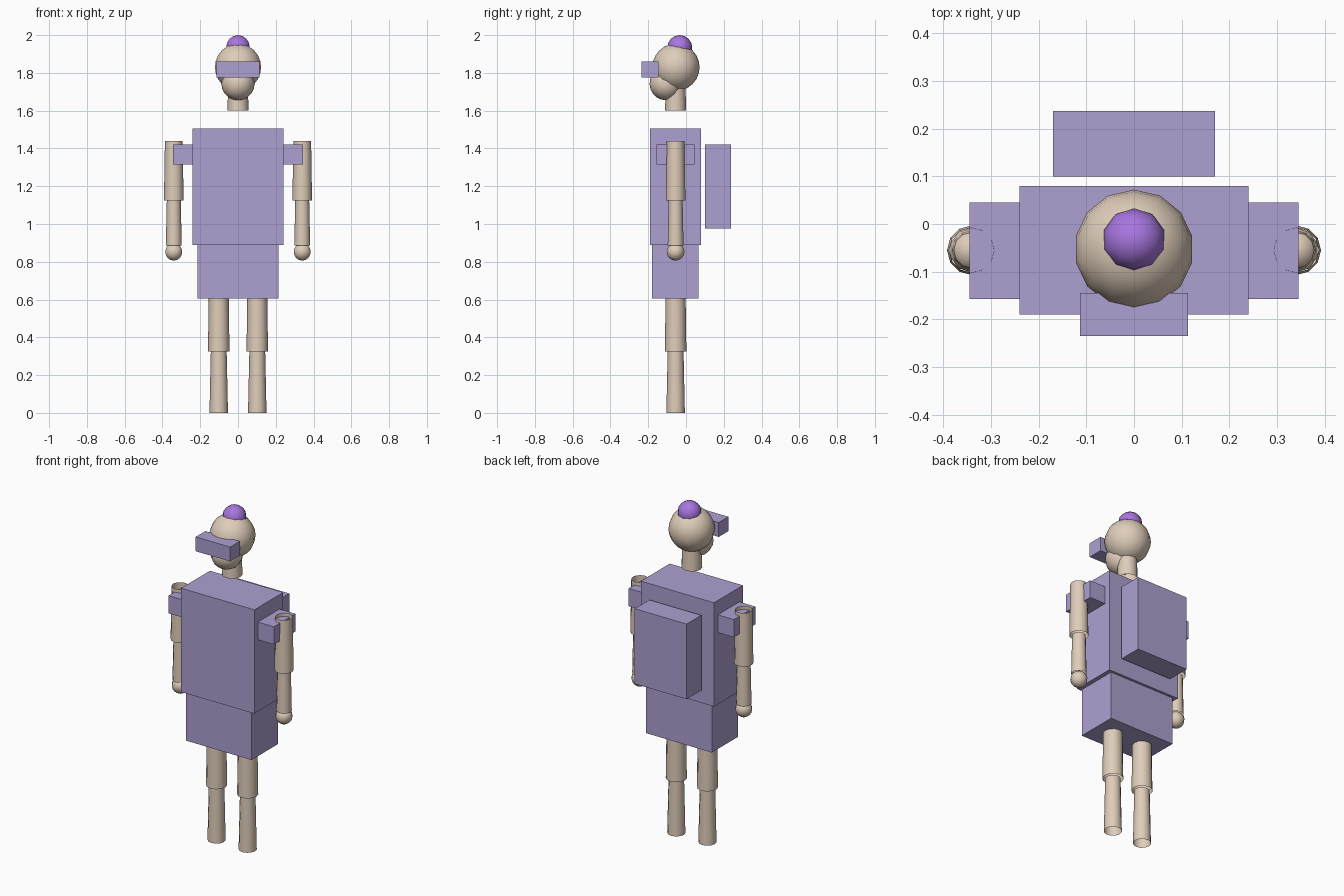
import bpy
import bmesh
import math
from mathutils import Vector

cube = bpy.data.objects.get("Cube")
if cube:
    bpy.data.objects.remove(cube, do_unlink=True)


def material(name, colour):
    mat = bpy.data.materials.new(name)
    mat.use_nodes = True
    mat.diffuse_color = (*colour, 1)
    mat.node_tree.nodes["Principled BSDF"].inputs["Base Color"].default_value = (*colour, 1)
    return mat


SKIN = material("beige skin", (0.74, 0.61, 0.49))
CLOTH = material("lavender cloth", (0.42, 0.35, 0.63))
HAIR = material("violet hair", (0.39, 0.18, 0.74))
BODY_Y = -0.055


def finish(name, bm, centre, mat, smooth=False):
    mesh = bpy.data.meshes.new(name)
    bm.to_mesh(mesh)
    bm.free()
    mesh.materials.append(mat)
    for face in mesh.polygons:
        face.use_smooth = smooth
    obj = bpy.data.objects.new(name, mesh)
    obj.location = centre
    bpy.context.collection.objects.link(obj)
    return obj


def box(name, low, high):
    low, high = Vector(low), Vector(high)
    bm = bmesh.new()
    bmesh.ops.create_cube(bm, size=1)
    bmesh.ops.scale(bm, vec=high - low, verts=bm.verts)
    return finish(name, bm, (low + high) / 2, CLOTH)


def ball(name, centre, radius, segments, rings, mat=SKIN):
    bm = bmesh.new()
    bmesh.ops.create_uvsphere(bm, u_segments=segments, v_segments=rings, radius=radius)
    return finish(name, bm, centre, mat, smooth=True)


def tube(name, x, bottom, top, r_bottom, r_top):
    # open-ended tapered limb segment
    bm = bmesh.new()
    bmesh.ops.create_cone(bm, cap_ends=False, segments=12,
                          radius1=r_bottom, radius2=r_top, depth=top - bottom)
    return finish(name, bm, (x, BODY_Y, (bottom + top) / 2), SKIN, smooth=True)


# Trunk and worn boxes
box("torso", (-0.24, -0.19, 0.89), (0.24, 0.08, 1.505))
box("pelvis", (-0.215, -0.18, 0.605), (0.215, 0.065, 0.89))
box("backpack", (-0.17, 0.10, 0.975), (0.17, 0.237, 1.42))
box("visor", (-0.113, -0.235, 1.775), (0.113, -0.145, 1.86))

# Head
tube("neck", 0, 1.60, 1.73, 0.056, 0.052)
ball("head", (0, -0.053, 1.83), 0.125, 14, 12)
ball("jaw", (0, -0.105, 1.743), 0.088, 12, 10)
ball("hair_bun", (0, -0.033, 1.934), 0.066, 10, 8, HAIR)

# Limbs on both sides
for side, sign in (("left", 1), ("right", -1)):
    inner, outer = sorted((sign * 0.2, sign * 0.345))
    box(side + "_shoulder_pad", (inner, -0.157, 1.315), (outer, 0.045, 1.42))
    arm_x, leg_x = sign * 0.34, sign * 0.102
    tube(side + "_upper_arm", arm_x, 1.125, 1.44, 0.052, 0.047)
    tube(side + "_forearm", arm_x, 0.885, 1.125, 0.042, 0.037)
    ball(side + "_hand", (arm_x, BODY_Y, 0.853), 0.047, 10, 8)
    tube(side + "_thigh", leg_x, 0.325, 0.605, 0.057, 0.053)
    tube(side + "_shin", leg_x, 0, 0.325, 0.049, 0.042)
